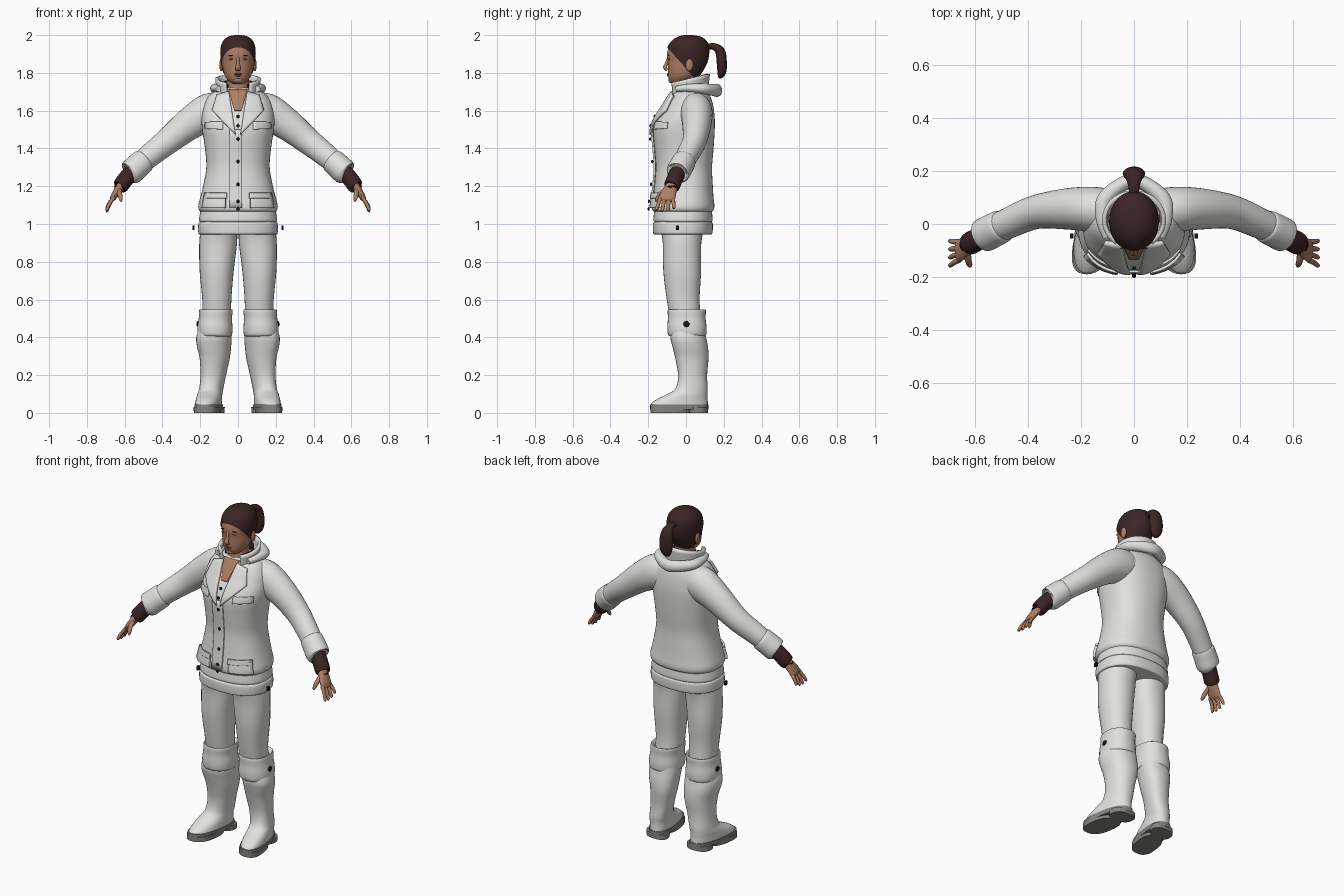
import bpy, bmesh, math
from mathutils import Vector, Matrix

if "Cube" in bpy.data.objects:
    bpy.data.objects.remove(bpy.data.objects["Cube"])


def material(name, *rgb):
    m = bpy.data.materials.new(name)
    m.use_nodes = True
    m.diffuse_color = (*rgb, 1)
    m.node_tree.nodes["Principled BSDF"].inputs["Base Color"].default_value = (*rgb, 1)
    return m


WHITE = material("snow white cloth", 0.75, 0.75, 0.73)
SKIN = material("skin", 0.43, 0.21, 0.125)
LIP = material("lip and eyelid", 0.27, 0.11, 0.07)
BROWN = material("dark brown", 0.045, 0.018, 0.018)
SOLE = material("sole grey", 0.24, 0.24, 0.22)
BLACK = material("black", 0.008, 0.008, 0.01)
made = []


def finish(name, bm, mat):
    bmesh.ops.recalc_face_normals(bm, faces=bm.faces)
    me = bpy.data.meshes.new(name)
    bm.to_mesh(me)
    bm.free()
    me.materials.append(mat)
    ob = bpy.data.objects.new(name, me)
    bpy.context.collection.objects.link(ob)
    made.append(ob)
    return ob


def spline(keys, t):
    """Catmull-Rom point through tuples, t counted in keys."""
    last = len(keys) - 1
    i = min(int(t), last - 1)
    f = t - i
    rows = zip(*(keys[min(max(j, 0), last)] for j in range(i - 1, i + 3)))
    return [0.5 * (2*b + (c - a)*f + (2*a - 5*b + 4*c - d)*f*f + (3*b - a - 3*c + d)*f**3)
            for a, b, c, d in rows]


def tube(name, keys, mat, ref=(0, 1, 0), level=False, power=2, segs=32, steps=5, splay=0):
    """Skin through oval rings (x, y, z, rx, ry)."""
    bm = bmesh.new()
    n = (len(keys) - 1) * steps
    rows = [spline(keys, k / steps) for k in range(n + 1)]
    rings = []
    for k, (x, y, z, rx, ry) in enumerate(rows):
        t = Vector((0, 0, 1))
        if not level:
            t = (Vector(rows[min(k + 1, n)][:3]) - Vector(rows[max(k - 1, 0)][:3])).normalized()
        v = t.cross(Vector(ref)).normalized()
        u = v.cross(t)
        ring = []
        for s in range(segs):
            a = math.tau * s / segs
            c, d = math.cos(a), math.sin(a)
            p = Vector((x, y, z)) + v * math.copysign(rx * abs(c)**(2/power), c) \
                + u * math.copysign(ry * abs(d)**(2/power), d)
            p.x -= splay * p.y
            ring.append(bm.verts.new(p))
        rings.append(ring)
    for a, b in zip(rings, rings[1:]):
        for s in range(segs):
            bm.faces.new((a[s - 1], a[s], b[s], b[s - 1]))
    bm.faces.new(rings[0])
    bm.faces.new(rings[-1])
    return finish(name, bm, mat)


def stack(*rows):
    """Turn (z, front, back, rx) rows into level rings on the centre line."""
    return [(0, (f + b) / 2, z, rx, (b - f) / 2) for z, f, b, rx in rows]


def front_of(keys, x, z, power):
    """Front y of a level stack at x, z."""
    i = next((j for j in range(len(keys) - 2) if keys[j + 1][2] >= z), len(keys) - 2)
    lo, hi = 0.0, 1.0
    for _ in range(20):
        mid = (lo + hi) / 2
        lo, hi = (mid, hi) if spline(keys, i + mid)[2] < z else (lo, mid)
    _, cy, _, rx, ry = spline(keys, i + lo)
    return cy - ry * (1 - min(abs(x) / rx, 0.97)**power)**(1 / power)


def sheet(name, fn, nu, nv, mat, thick):
    """Thickened grid following fn(u, v)."""
    bm = bmesh.new()
    g = [[bm.verts.new(fn(i / nu, j / nv)) for j in range(nv + 1)] for i in range(nu + 1)]
    for i in range(nu):
        for j in range(nv):
            bm.faces.new((g[i][j], g[i + 1][j], g[i + 1][j + 1], g[i][j + 1]))
    ob = finish(name, bm, mat)
    mod = ob.modifiers.new("thickness", "SOLIDIFY")
    mod.thickness, mod.offset = thick, 0
    return ob


def blob(name, at, size, mat, box=False):
    bm = bmesh.new()
    if box:
        bmesh.ops.create_cube(bm, size=2)
    else:
        bmesh.ops.create_uvsphere(bm, u_segments=16, v_segments=10, radius=1)
    bmesh.ops.transform(bm, matrix=Matrix.Translation(at) @ Matrix.Diagonal((*size, 1)), verts=bm.verts)
    return finish(name, bm, mat)


# Jacket body and the longer layer under it
P = 2.35
JACKET = stack((1.06, -.16, .13, .19), (1.075, -.178, .146, .207), (1.1, -.18, .15, .21),
               (1.14, -.175, .146, .2), (1.2, -.168, .142, .185), (1.3, -.16, .138, .168),
               (1.4, -.167, .146, .175), (1.5, -.174, .152, .19), (1.56, -.153, .152, .193),
               (1.62, -.115, .145, .184), (1.66, -.092, .135, .168), (1.69, -.072, .12, .142),
               (1.72, -.05, .1, .09))
tube("jacket_body", JACKET, WHITE, level=True, power=P, segs=64)
HEM = stack((.945, -.165, .13, .2), (.952, -.174, .14, .21), (1.0, -.175, .142, .21),
            (1.012, -.168, .137, .203), (1.024, -.173, .141, .207), (1.09, -.165, .135, .195))
tube("jacket_hem", HEM, WHITE, level=True, power=P, segs=64)


def panel(name, corners, lift, mat=WHITE, thick=.01):
    """Four-cornered patch (x, z) lying on the jacket front."""
    a, b, c, d = map(Vector, corners)

    def point(u, v):
        x, z = (a.lerp(b, u)).lerp(d.lerp(c, u), v)
        return x, front_of(JACKET, x, z, P) - lift, z
    return sheet(name, point, 8, 10, mat, thick)


panel("chest_skin", [(-.05, 1.71), (.05, 1.71), (.018, 1.6), (-.018, 1.6)], .004, SKIN, .006)
panel("front_placket", [(-.045, 1.5), (.022, 1.5), (.022, 1.085), (-.045, 1.085)], .006)
for side, s in (("left", 1), ("right", -1)):
    panel(side + "_lapel", [(s*.048, 1.7), (s*.11, 1.68), (s*.135, 1.6), (s*.012, 1.47)], .011, thick=.016)
    panel(side + "_chest_flap", [(s*.08, 1.54), (s*.172, 1.54), (s*.172, 1.505), (s*.08, 1.5)], .004)
    panel(side + "_pocket", [(s*.065, 1.15), (s*.175, 1.15), (s*.185, 1.085), (s*.065, 1.085)], .007, thick=.02)
    panel(side + "_pocket_flap", [(s*.06, 1.165), (s*.175, 1.165), (s*.178, 1.135), (s*.06, 1.135)], .015)
    blob(side + "_side_snap", (s*.235, -.045, .98), (.006, .009, .012), BLACK, True)
for z in (1.57, 1.52, 1.45, 1.33, 1.21, 1.12, 1.08):
    blob("button", (0, front_of(JACKET, 0, z, P) - .018, z), (.008, .006, .009), BLACK)


# Standing collar, undershirt collar and rolled hood
def collar(name, rx, ry, reach, base, top, drop, flare, mat, thick):
    def point(u, v):
        a = (2 * u - 1) * math.radians(reach)
        low = (1 - math.cos(a)) / 2
        k = 1 + flare * v
        z = (base - .03 * low) * (1 - v) + (top - drop * low) * v
        return rx * k * math.sin(a), .015 + ry * k * math.cos(a), z
    return sheet(name, point, 40, 6, mat, thick)


collar("jacket_collar", .1, .092, 146, 1.685, 1.795, .05, .13, WHITE, .016)
collar("undershirt_collar", .074, .072, 135, 1.67, 1.765, .03, .04, BROWN, .008)
half = [(.1, -.05, 1.715, .018, .016), (.117, .02, 1.72, .027, .022), (.105, .1, 1.715, .03, .028)]
mid = [(0, .165, 1.707, .026, .034)]
tube("rolled_hood", half + mid + [(-k[0], *k[1:]) for k in reversed(half)], WHITE, ref=(0, 0, 1), steps=8)

# Head and neck
tube("neck", [(0, -.002, 1.6, .062, .06), (0, .002, 1.69, .06, .06), (0, .015, 1.8, .056, .058)],
     SKIN, level=True)
HEAD = stack((1.742, -.07, .0, .025), (1.752, -.085, .02, .043), (1.78, -.094, .06, .067),
             (1.82, -.096, .09, .08), (1.86, -.096, .11, .086), (1.9, -.1, .118, .089),
             (1.94, -.09, .117, .085), (1.97, -.066, .1, .07), (1.988, -.035, .07, .045),
             (1.995, -.005, .03, .012))
tube("head", HEAD, SKIN, level=True, segs=48)
hair = tube("hair", [(0, y, 1.87 + (z - 1.87) * 1.04, rx + .005, ry + .005) for _, y, z, rx, ry in HEAD],
            BROWN, level=True, segs=48)
bm = bmesh.new()
bm.from_mesh(hair.data)
bmesh.ops.bisect_plane(bm, geom=bm.verts[:] + bm.edges[:] + bm.faces[:], plane_co=(0, -.09, 1.925),
                       plane_no=(0, .135, .12), clear_inner=True)
bm.to_mesh(hair.data)
bm.free()
tube("ponytail", [(0, .105, 1.935, .016, .018), (0, .145, 1.94, .018, .022), (0, .18, 1.915, .026, .034),
                  (0, .189, 1.86, .027, .042), (0, .19, 1.81, .024, .036), (0, .182, 1.78, .014, .02),
                  (0, .18, 1.77, .003, .004)], BROWN, ref=(1, 0, 0))
tube("nose", [(0, -.092, 1.885, .006, .007), (0, -.103, 1.85, .009, .009), (0, -.112, 1.828, .009, .014),
              (0, -.1, 1.815, .008, .012)], SKIN, ref=(1, 0, 0), segs=16)
blob("upper_lip", (0, -.095, 1.794), (.021, .007, .005), LIP)
blob("lower_lip", (0, -.094, 1.786), (.018, .007, .005), LIP)
blob("chin", (0, -.078, 1.762), (.026, .016, .016), SKIN)

for side, s in (("left", 1), ("right", -1)):
    blob(side + "_eye", (s*.034, front_of(HEAD, .034, 1.873, 2), 1.873), (.013, .004, .005), LIP)
    blob(side + "_eyebrow", (s*.035, front_of(HEAD, .035, 1.893, 2), 1.893), (.018, .004, .003), BROWN)
    blob(side + "_ear", (s*.089, .018, 1.842), (.01, .02, .033), SKIN)

    # Arms and cuffs
    def limb(name, keys, mat, **kw):
        return tube(side + name, [(s * k[0], *k[1:]) for k in keys], mat, **kw)

    limb("_sleeve", [(.07, .045, 1.6, .09, .08), (.15, .055, 1.59, .102, .085), (.25, .057, 1.535, .086, .078),
                     (.37, .045, 1.44, .07, .064), (.47, .005, 1.36, .062, .058),
                     (.545, -.03, 1.295, .056, .052)], WHITE)
    limb("_sleeve_cuff", [(.495, -.006, 1.338, .054, .052), (.501, -.009, 1.333, .065, .062),
                          (.535, -.026, 1.303, .067, .064), (.568, -.043, 1.272, .066, .063),
                          (.575, -.046, 1.267, .05, .048)], WHITE)
    limb("_knit_cuff", [(.555, -.038, 1.285, .042, .042), (.595, -.06, 1.238, .043, .043),
                        (.622, -.075, 1.2, .041, .042), (.625, -.077, 1.197, .03, .03)], BROWN)

    # Hands
    limb("_palm", [(.61, -.068, 1.215, .022, .028), (.635, -.085, 1.18, .021, .037),
                   (.66, -.1, 1.14, .016, .043), (.669, -.104, 1.122, .008, .036)], SKIN, segs=20)
    for i, size in enumerate((.9, 1, .95, .75)):
        y = -.135 + .022 * i
        drop, slide = .062 * size, -.022 + .009 * i
        limb("_finger", [(.658, y, 1.14, .01, .011), (.68, y + slide / 2, 1.136 - drop / 2, .0095, .01),
                         (.694, y + slide, 1.132 - drop, .008, .008),
                         (.696, y + slide, 1.128 - drop, .002, .002)], SKIN, segs=12)
    limb("_thumb", [(.63, -.1, 1.185, .013, .014), (.626, -.135, 1.16, .012, .013),
                    (.62, -.155, 1.13, .009, .01), (.618, -.16, 1.118, .002, .002)], SKIN, segs=12,
         ref=(1, 0, 0))

    # Trousers
    limb("_trouser_leg", [(.1, -.02, .99, .095, .12), (.105, -.021, .9, .1, .102), (.113, -.02, .75, .09, .1),
                          (.112, -.015, .6, .077, .087), (.112, 0, .48, .075, .08)], WHITE, level=True, power=2.2)

    # Boots with turned-down tops
    limb("_boot", [(.122, .01, .46, .08, .085), (.129, .012, .4, .092, .094), (.13, .022, .35, .088, .094),
                   (.128, .031, .29, .078, .088), (.136, .035, .2, .066, .077), (.146, .03, .13, .062, .085),
                   (.15, .008, .1, .063, .106), (.15, -.018, .075, .065, .132), (.15, -.034, .05, .066, .15),
                   (.15, -.035, .035, .066, .15)], WHITE, level=True, power=2.3, splay=s*.15)
    limb("_boot_cuff", [(.12, .006, .405, .075, .08), (.122, .006, .412, .09, .1), (.122, .005, .45, .093, .104),
                        (.12, .004, .5, .088, .1), (.117, .004, .54, .089, .101), (.117, .004, .547, .083, .094),
                        (.117, .004, .53, .07, .075)], WHITE, level=True, power=2.2)
    blob(side + "_boot_snap", (s*.212, .002, .47), (.008, .016, .016), BLACK)
    for part, y, z0, z1, ry in (("_welt", -.036, .018, .045, .154), ("_heel", .066, 0, .03, .05),
                                ("_tread", -.082, 0, .03, .107)):
        limb(part, [(.15, y, z0, .068, ry), (.15, y, z1, .069, ry)], SOLE, level=True, power=2.6,
             steps=1, splay=s*.15)

# Smooth shading with kept edges
bpy.ops.object.select_all(action="DESELECT")
for ob in made:
    ob.select_set(True)
bpy.context.view_layer.objects.active = made[0]
bpy.ops.object.shade_smooth_by_angle(angle=math.radians(40))
